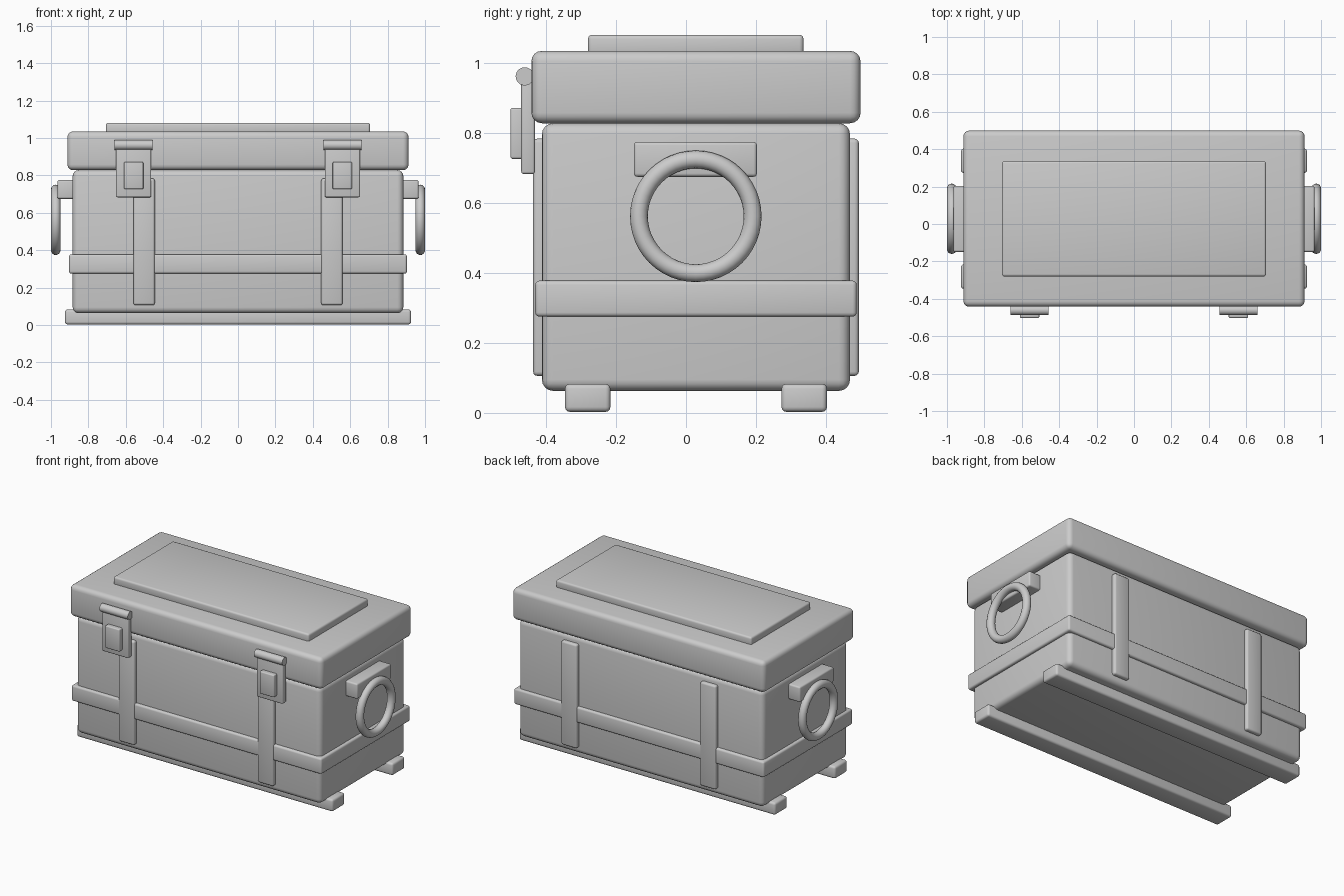
import bpy, math

if "Cube" in bpy.data.objects:
    bpy.data.objects.remove(bpy.data.objects["Cube"])

grey = bpy.data.materials.new("plain grey")
grey.diffuse_color = (0.6, 0.6, 0.6, 1)
grey.use_nodes = True
grey.node_tree.nodes["Principled BSDF"].inputs["Base Color"].default_value = grey.diffuse_color


def finish(ob, name):
    ob.name = name
    ob.data.materials.append(grey)
    bpy.ops.object.shade_smooth_by_angle(angle=math.radians(40))
    return ob


def box(name, x, y, z, bevel, segments=3):
    """Rounded box from (min, max) extents."""
    bpy.ops.mesh.primitive_cube_add(
        size=1, location=[(a + b) / 2 for a, b in (x, y, z)])
    ob = bpy.context.object
    ob.scale = [b - a for a, b in (x, y, z)]
    bpy.ops.object.transform_apply(location=False, rotation=False, scale=True)
    mod = ob.modifiers.new("rounded edges", 'BEVEL')
    mod.width, mod.segments = bevel, segments
    mod.limit_method = 'ANGLE'
    bpy.ops.object.modifier_apply(modifier=mod.name)
    return finish(ob, name)


# Chest body, lid and raised lid panel
box("body", (-0.884, 0.884), (-0.412, 0.469), (0.063, 0.828), 0.032, 4)
box("lid", (-0.912, 0.912), (-0.442, 0.499), (0.828, 1.035), 0.03, 4)
box("lid_panel", (-0.706, 0.706), (-0.28, 0.336), (1.02, 1.081), 0.012)

# Band around the body
box("band", (-0.903, 0.903), (-0.431, 0.488), (0.275, 0.378), 0.012)

# Skids under the body
for name, y in (("front", -0.281), ("back", 0.338)):
    box(name + "_skid", (-0.925, 0.925), (y - 0.065, y + 0.065), (0.003, 0.083), 0.014)

for side, s in (("left", -1), ("right", 1)):
    # Vertical straps on front and back
    sx = s * 0.502
    for name, y in (("front", (-0.437, -0.385)), ("back", (0.442, 0.494))):
        box(f"{side}_{name}_strap", (sx - 0.057, sx + 0.057), y, (0.106, 0.784), 0.012)

    # Latch plate, raised pad and hinge barrel
    lx = s * 0.558
    box(side + "_latch_plate", (lx - 0.094, lx + 0.094), (-0.471, -0.432),
        (0.683, 0.965), 0.007)
    box(side + "_latch_pad", (lx - 0.052, lx + 0.052), (-0.502, -0.46),
        (0.726, 0.872), 0.007)
    bpy.ops.mesh.primitive_cylinder_add(vertices=24, radius=0.026, depth=0.204,
                                        location=(lx, -0.461, 0.962),
                                        rotation=(0, math.pi / 2, 0))
    finish(bpy.context.object, side + "_latch_barrel")

    # Handle bracket and ring
    box(side + "_handle_bracket", tuple(sorted((s * 0.86, s * 0.965))),
        (-0.149, 0.203), (0.675, 0.775), 0.01)
    bpy.ops.mesh.primitive_torus_add(major_segments=48, minor_segments=16,
                                     major_radius=0.1625, minor_radius=0.0255,
                                     location=(s * 0.9745, 0.028, 0.562),
                                     rotation=(0, math.pi / 2, 0))
    finish(bpy.context.object, side + "_handle_ring")
